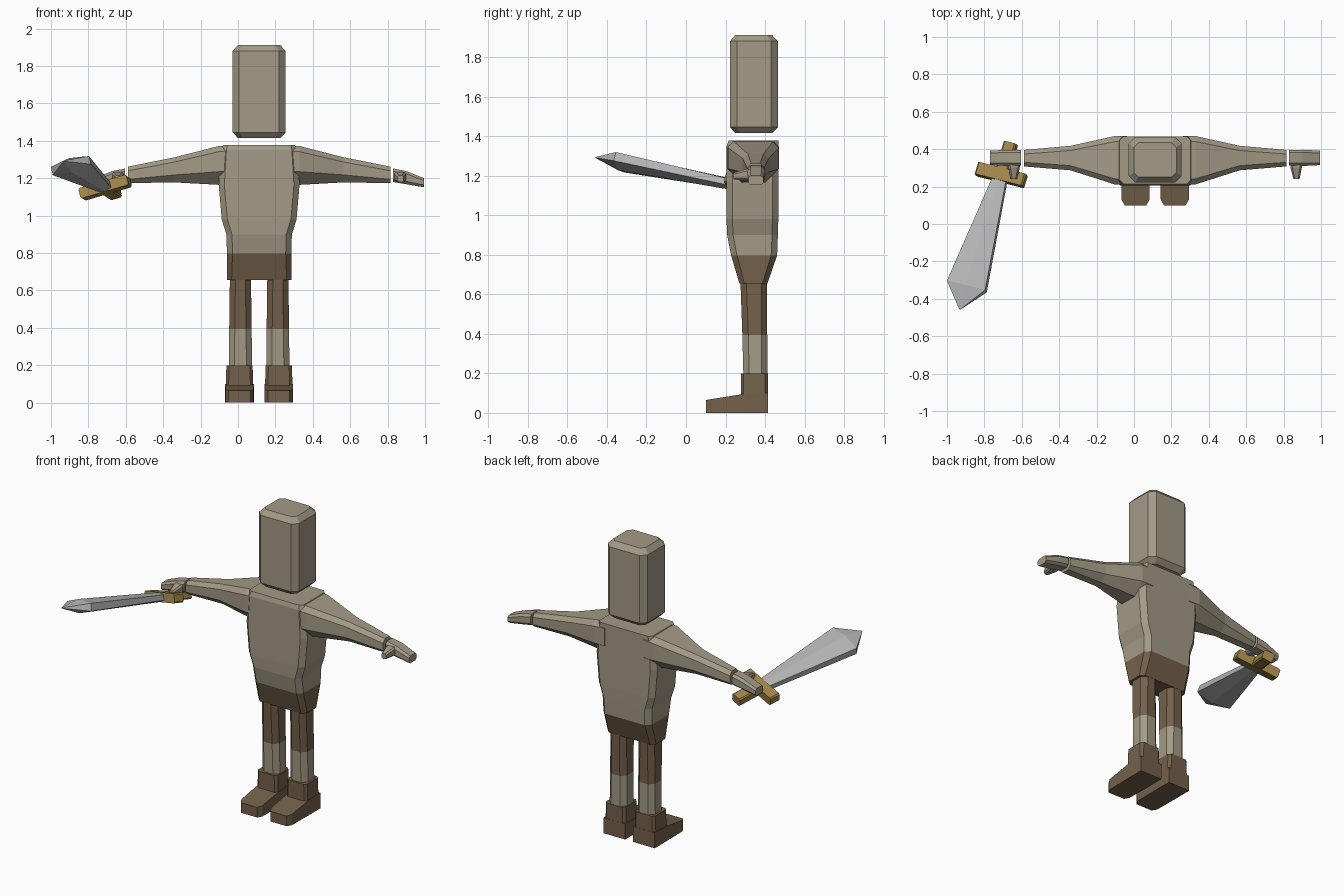
import bpy, bmesh
from mathutils import Vector

if "Cube" in bpy.data.objects:
    bpy.data.objects.remove(bpy.data.objects["Cube"])

CX = 0.113  # symmetry plane of the body


def material(name, rgb):
    m = bpy.data.materials.new(name)
    m.diffuse_color = (*rgb, 1)
    m.use_nodes = True
    m.node_tree.nodes["Principled BSDF"].inputs["Base Color"].default_value = m.diffuse_color
    return m


TAN = material("tan cloth", (0.37, 0.325, 0.24))
BROWN = material("brown leather", (0.175, 0.118, 0.07))
GOLD = material("gold", (0.36, 0.24, 0.065))
STEEL = material("steel", (0.47, 0.47, 0.48))


def ring(axis, pos, u0, u1, v0, v1, c=0.0, c2=None):
    """Rectangle with cut corners: c on the low v side, c2 on the high v side."""
    d = c if c2 is None else c2
    pts = [(u0 + c, v0), (u1 - c, v0), (u1, v0 + c), (u1, v1 - d),
           (u1 - d, v1), (u0 + d, v1), (u0, v1 - d), (u0, v0 + c)]
    place = {"x": lambda u, v: (pos, u, v),
             "y": lambda u, v: (u, pos, v),
             "z": lambda u, v: (u, v, pos)}[axis]
    return [Vector(place(u, v)) for u, v in pts]


def loft(name, rings, mats, rule=None, flip=False):
    """Skin a list of rings, cap both ends, colour faces by height rule."""
    bm = bmesh.new()
    rows = []
    for r in rings:
        rows.append([bm.verts.new((2 * CX - p.x, p.y, p.z) if flip else p) for p in r])
    n = len(rows[0])
    for a, b in zip(rows, rows[1:]):
        for i in range(n):
            j = (i + 1) % n
            bm.faces.new((a[i], a[j], b[j], b[i]))
    bm.faces.new(rows[0])
    bm.faces.new(rows[-1])
    bmesh.ops.remove_doubles(bm, verts=bm.verts, dist=0.0005)
    bmesh.ops.recalc_face_normals(bm, faces=bm.faces)
    if rule:
        for f in bm.faces:
            f.material_index = rule(f.calc_center_median().z)
    me = bpy.data.meshes.new(name)
    bm.to_mesh(me)
    bm.free()
    for m in mats:
        me.materials.append(m)
    ob = bpy.data.objects.new(name, me)
    bpy.context.collection.objects.link(ob)
    return ob


def zring(z, half, y0, y1, c, cx=CX):
    return ring("z", z, cx - half, cx + half, y0, y1, c)


# Head: floating chamfered block
loft("head", [zring(1.415, 0.113, 0.25, 0.435, 0.025), zring(1.445, 0.142, 0.222, 0.465, 0.035),
              zring(1.88, 0.142, 0.222, 0.465, 0.035), zring(1.912, 0.113, 0.25, 0.435, 0.025)], [TAN])

# Torso with brown hips below z = 0.8
loft("torso", [zring(0.655, 0.172, 0.27, 0.412, 0.025), zring(0.797, 0.172, 0.228, 0.461, 0.03),
               zring(0.9, 0.175, 0.208, 0.465, 0.03), zring(0.98, 0.2, 0.205, 0.467, 0.03),
               zring(1.165, 0.216, 0.205, 0.467, 0.03), zring(1.35, 0.205, 0.206, 0.467, 0.03),
               zring(1.378, 0.19, 0.215, 0.467, 0.02)], [TAN, BROWN], lambda z: 1 if z < 0.797 else 0)

for side, flip in (("left", False), ("right", True)):
    # Arm, tapering from the shoulder to the wrist
    loft(side + "_arm", [ring("x", 0.25, 0.208, 0.469, 1.165, 1.378, 0.07, 0.03),
                         ring("x", 0.33, 0.212, 0.47, 1.165, 1.372, 0.07, 0.03),
                         ring("x", 0.565, 0.287, 0.418, 1.178, 1.312, 0.04, 0.025),
                         ring("x", 0.815, 0.308, 0.396, 1.174, 1.262, 0.02, 0.022)], [TAN], None, flip)
    # Hand and thumb
    loft(side + "_hand", [ring("x", 0.83, 0.312, 0.396, 1.18, 1.252, 0.015),
                          ring("x", 0.9, 0.31, 0.397, 1.168, 1.238, 0.015),
                          ring("x", 0.995, 0.315, 0.392, 1.152, 1.2, 0.012)], [TAN], None, flip)
    loft(side + "_thumb", [ring("y", 0.33, 0.835, 0.9, 1.18, 1.235, 0.01),
                           ring("y", 0.3, 0.837, 0.897, 1.178, 1.232, 0.01),
                           ring("y", 0.24, 0.852, 0.885, 1.18, 1.215, 0.008)], [TAN], None, flip)
    # Leg with a tan band between z = 0.2 and z = 0.4
    lx = 0.213
    loft(side + "_leg", [zring(0.15, 0.06, 0.29, 0.41, 0.03, lx), zring(0.2, 0.062, 0.29, 0.412, 0.03, lx),
                         zring(0.395, 0.06, 0.285, 0.411, 0.03, lx),
                         zring(0.7, 0.056, 0.274, 0.411, 0.03, lx)], [TAN, BROWN],
         lambda z: 0 if 0.2 < z < 0.395 else 1, flip)
    # Boot shaft and foot
    bx = 0.218
    loft(side + "_boot_shaft", [zring(0.05, 0.075, 0.277, 0.415, 0.015, bx),
                                zring(0.2, 0.07, 0.277, 0.415, 0.015, bx)], [BROWN], None, flip)
    loft(side + "_foot", [ring("y", 0.1, bx - 0.058, bx + 0.058, 0, 0.065),
                          ring("y", 0.13, bx - 0.075, bx + 0.075, 0, 0.07),
                          ring("y", 0.3, bx - 0.077, bx + 0.077, 0, 0.097),
                          ring("y", 0.416, bx - 0.077, bx + 0.077, 0, 0.1)], [BROWN], None, flip)

# Sword: local frame of blade direction, width and thickness
ORIGIN = Vector((-0.71, 0.262, 1.15))
DIR = (Vector((-0.933, -0.462, 1.293)) - ORIGIN).normalized()
WIDE = Vector((0.275, -0.07, 0.08))
WIDE = (WIDE - DIR * WIDE.dot(DIR)).normalized()
THICK = DIR.cross(WIDE)


def blade_ring(d, w, edge, ridge):
    pts = [(-w, -edge), (0, -ridge), (w, -edge), (w, edge), (0, ridge), (-w, edge)]
    return [ORIGIN + DIR * d + WIDE * a + THICK * b for a, b in pts]


def box_ring(d, w, t, c=0.008):
    return [ORIGIN + DIR * d + WIDE * p.x + THICK * p.y for p in ring("z", 0, -w, w, -t, t, c)]


loft("sword_blade", [blade_ring(0, 0.036, 0.016, 0.028), blade_ring(0.635, 0.109, 0.023, 0.042),
                     blade_ring(0.765, 0.003, 0.002, 0.003)], [STEEL])
loft("sword_guard", [box_ring(-0.034, 0.137, 0.029), box_ring(0.034, 0.137, 0.029)], [GOLD])
loft("sword_handle", [box_ring(-0.18, 0.035, 0.028), box_ring(0, 0.035, 0.028)], [GOLD])
